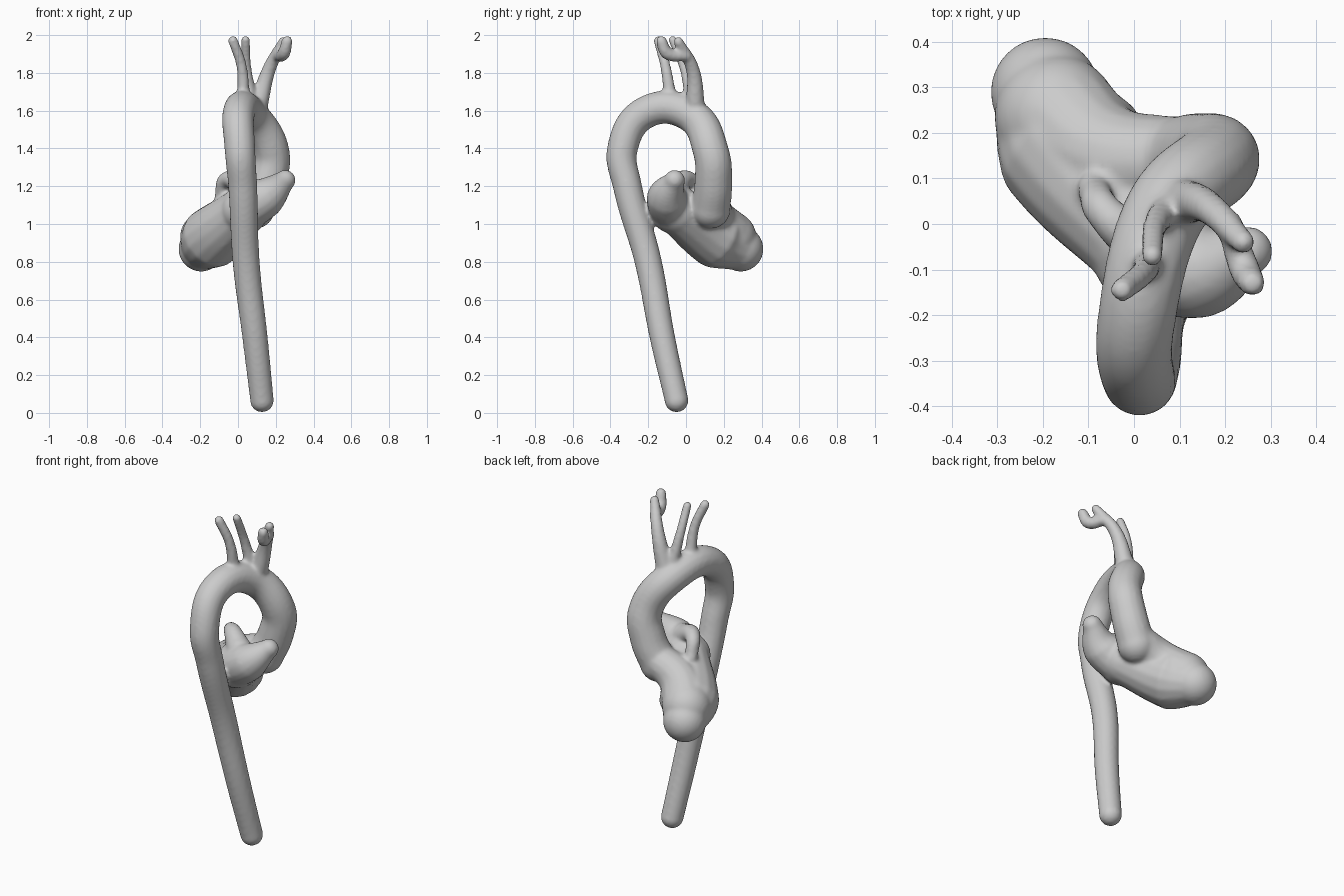
import bpy

if "Cube" in bpy.data.objects:
    bpy.data.objects.remove(bpy.data.objects["Cube"])

parts = []


def vessel(name, path, start, end, bulge=0):
    """Round tube along a smooth path; radius runs start to end, plus a swelling midway."""
    curve = bpy.data.curves.new(name, 'CURVE')
    curve.dimensions = '3D'
    curve.bevel_depth = 1
    curve.bevel_resolution = 6
    curve.use_fill_caps = True
    spline = curve.splines.new('BEZIER')
    spline.radius_interpolation = 'LINEAR'
    last = len(path) - 1
    spline.bezier_points.add(last)
    for i, (point, co) in enumerate(zip(spline.bezier_points, path)):
        t = i / last
        point.co = co
        point.radius = start + (end - start) * t + 4 * bulge * t * (1 - t)
    for point in spline.bezier_points:
        point.handle_left_type = point.handle_right_type = 'AUTO'
    ob = bpy.data.objects.new(name, curve)
    bpy.context.collection.objects.link(ob)
    parts.append(ob)
    # rounded ends
    for co, r in ((path[0], start), (path[-1], end)):
        bpy.ops.mesh.primitive_ico_sphere_add(subdivisions=4, radius=r, location=co)
        bpy.context.object.name = name + "_end"
        parts.append(bpy.context.object)


# descending vessel, arch and ascending vessel down to its root
vessel("aorta", [(.127, -.05, .066), (.09, -.125, .4), (.043, -.2, .8),
                 (.025, -.31, 1.2), (.01, -.336, 1.4), (.005, -.215, 1.59),
                 (.065, .02, 1.58), (.178, .133, 1.38), (.153, .145, 1.22),
                 (.09, .13, 1.08)], .063, .105)

# main chamber tapering to the apex, its outflow wall, upper chamber with side lobe, small ear
vessel("ventricle", [(-.195, .29, .868), (-.14, .17, .925), (.03, -.04, 1.07)], .12, .13, .042)
vessel("outflow", [(-.17, .235, .93), (-.06, .15, 1.03), (.1, .14, 1.11)], .137, .095)
vessel("atrium", [(.03, -.07, 1.07), (.15, -.1, 1.145), (.25, -.06, 1.232)], .12, .055, .02)
vessel("atrial_ear", [(.06, -.07, 1.18), (-.06, .02, 1.235), (-.09, .08, 1.14)], .07, .035, -.01)

# neck vessels, the front one forked
vessel("branch_rear", [(.03, -.08, 1.65), (.018, -.11, 1.84), (-.026, -.145, 1.97)], .035, .027, -.003)
vessel("branch_middle", [(.07, .03, 1.65), (.045, -.01, 1.83), (.04, -.07, 1.975)], .035, .024, -.003)
vessel("branch_front", [(.105, .05, 1.62), (.165, .035, 1.82), (.24, -.04, 1.965)], .052, .027, -.003)
vessel("branch_fork", [(.21, 0, 1.89), (.243, -.1, 1.905), (.26, -.13, 1.968)], .03, .03, .005)

# melt all parts into one continuous smooth skin
bpy.ops.object.select_all(action='DESELECT')
for ob in parts:
    ob.select_set(True)
body = parts[0]
bpy.context.view_layer.objects.active = body
bpy.ops.object.convert(target='MESH')
body = bpy.context.view_layer.objects.active
bpy.ops.object.join()
body.name = "heart_and_aorta"
remesh = body.modifiers.new("skin", 'REMESH')
remesh.mode = 'VOXEL'
remesh.voxel_size = .01
soften = body.modifiers.new("soften", 'SMOOTH')
soften.iterations = 10
bpy.ops.object.convert(target='MESH')
bpy.ops.object.shade_smooth()
